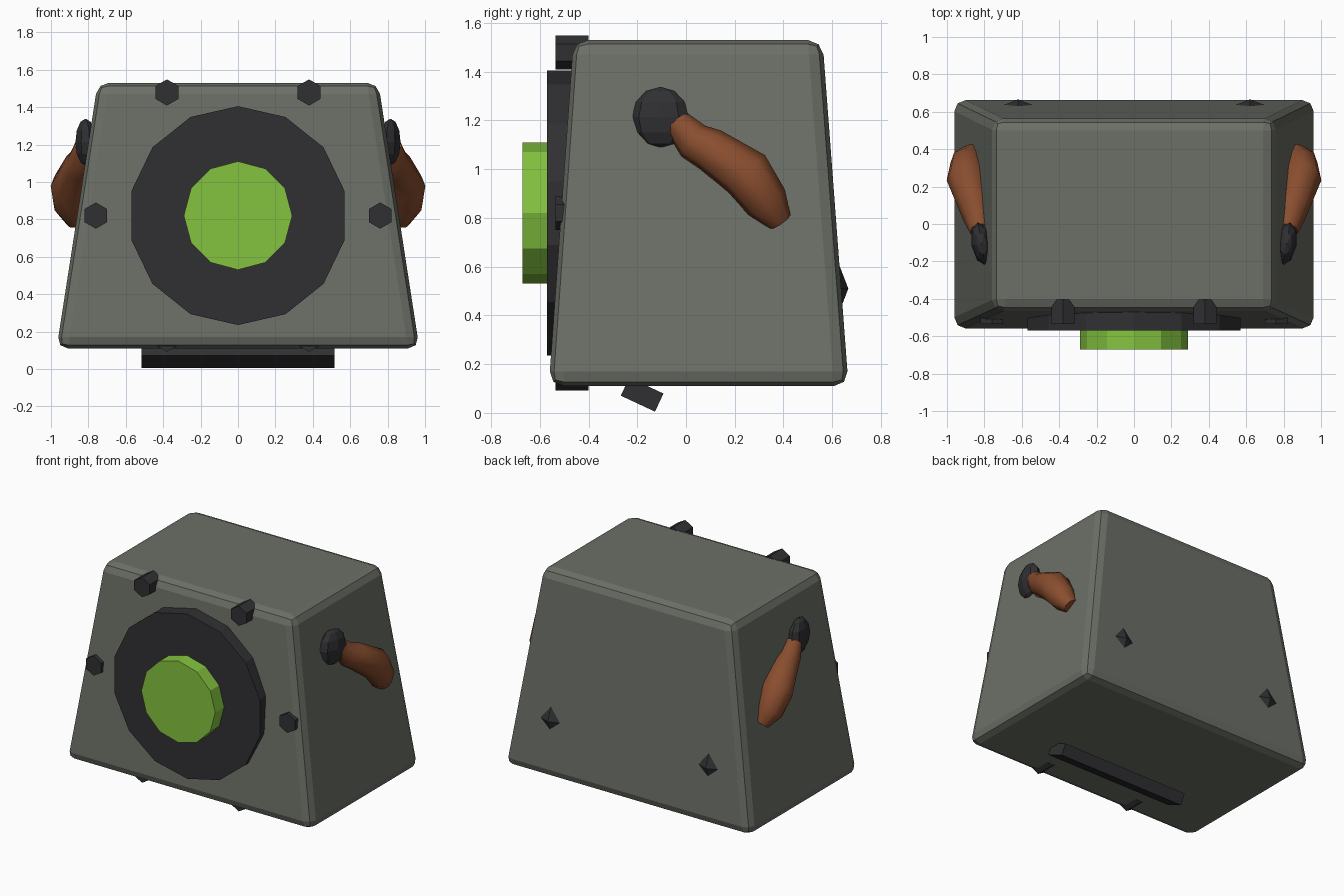
import bpy, bmesh
from math import pi, sin, cos, radians

if "Cube" in bpy.data.objects:
    bpy.data.objects.remove(bpy.data.objects["Cube"])


def mat(name, rgb):
    m = bpy.data.materials.new(name)
    m.diffuse_color = (*rgb, 1)
    m.use_nodes = True
    m.node_tree.nodes["Principled BSDF"].inputs["Base Color"].default_value = m.diffuse_color
    return m


STONE = mat("stone", (0.15, 0.16, 0.135))
DARK = mat("dark_metal", (0.03, 0.03, 0.034))
GREEN = mat("green_glow", (0.23, 0.55, 0.05))
BROWN = mat("brown", (0.25, 0.075, 0.028))


def finish(name, material):
    ob = bpy.context.object
    ob.name = name
    ob.data.materials.append(material)
    return ob


def disc(name, sides, r, x, z, y_front, y_back, material):
    """Cylinder along y with a corner pointing straight up."""
    bpy.ops.mesh.primitive_cylinder_add(
        vertices=sides, radius=r, depth=y_back - y_front,
        location=(x, (y_front + y_back) / 2, z), rotation=(pi / 2, 0, 0))
    ob = finish(name, material)
    # first vertex lies on local +y, which this rotation turns to +z
    return ob


# Tapered body with rounded edges
bpy.ops.mesh.primitive_cube_add(size=2)
body = finish("body", STONE)
for v in body.data.vertices:
    top = v.co.z > 0
    v.co.x *= 0.75 if top else 0.97
    if v.co.y < 0:
        v.co.y = -0.462 if top else -0.563
    else:
        v.co.y = 0.56 if top else 0.667
    v.co.z = 1.53 if top else 0.11
bev = body.modifiers.new("bevel", 'BEVEL')
bev.width = 0.06
bev.segments = 2
bev.limit_method = 'NONE'

# Front dial and glowing centre
disc("front_plate", 14, 0.585, 0, 0.82, -0.57, -0.40, DARK)
disc("front_lens", 12, 0.29, 0, 0.82, -0.67, -0.50, GREEN)

# Six hexagonal bolts around the dial
for i in range(6):
    a = i * pi / 3
    disc(f"front_bolt_{i + 1}", 6, 0.07, 0.76 * cos(a), 0.82 + 0.76 * sin(a),
         -0.535, -0.40, DARK)

# Tilted foot bar underneath
bpy.ops.mesh.primitive_cube_add(size=1, location=(0, -0.18, 0.075),
                                rotation=(radians(-25), 0, 0))
bar = finish("foot_bar", DARK)
bar.scale = (1.03, 0.155, 0.082)

for side, s in (("left", -1), ("right", 1)):
    # Low studs on the back
    bpy.ops.mesh.primitive_cone_add(vertices=4, radius1=0.13, depth=0.05,
                                    location=(s * 0.62, 0.641, 0.51),
                                    rotation=(-pi / 2, 0, 0))
    finish(f"{side}_back_stud", DARK)

    # Flattened ball joint on the side
    bpy.ops.mesh.primitive_uv_sphere_add(segments=8, ring_count=6, radius=1,
                                         location=(s * 0.815, -0.105, 1.213),
                                         rotation=(0, 0, radians(-10 * s)))
    finish(f"{side}_joint", DARK).scale = (0.055, 0.118, 0.125)

    # Bent horn-like arm: y, z path with swelling radius
    path = [(0.82, -0.04, 1.195, 0.057), (0.832, 0.03, 1.115, 0.08),
            (0.85, 0.10, 1.08, 0.09), (0.895, 0.25, 0.98, 0.108),
            (0.89, 0.33, 0.865, 0.092), (0.865, 0.385, 0.785, 0.052)]
    cu = bpy.data.curves.new(f"{side}_arm", 'CURVE')
    cu.dimensions = '3D'
    cu.bevel_depth = 1
    cu.bevel_resolution = 2
    cu.use_fill_caps = True
    sp = cu.splines.new('POLY')
    sp.points.add(len(path) - 1)
    for p, (x, y, z, r) in zip(sp.points, path):
        p.co = (s * x, y, z, 1)
        p.radius = r
    arm = bpy.data.objects.new(f"{side}_arm", cu)
    bpy.context.collection.objects.link(arm)
    bpy.ops.object.select_all(action='DESELECT')
    arm.select_set(True)
    bpy.context.view_layer.objects.active = arm
    bpy.ops.object.convert(target='MESH')
    finish(f"{side}_arm", BROWN)
    bpy.ops.object.shade_smooth_by_angle(angle=radians(50))
